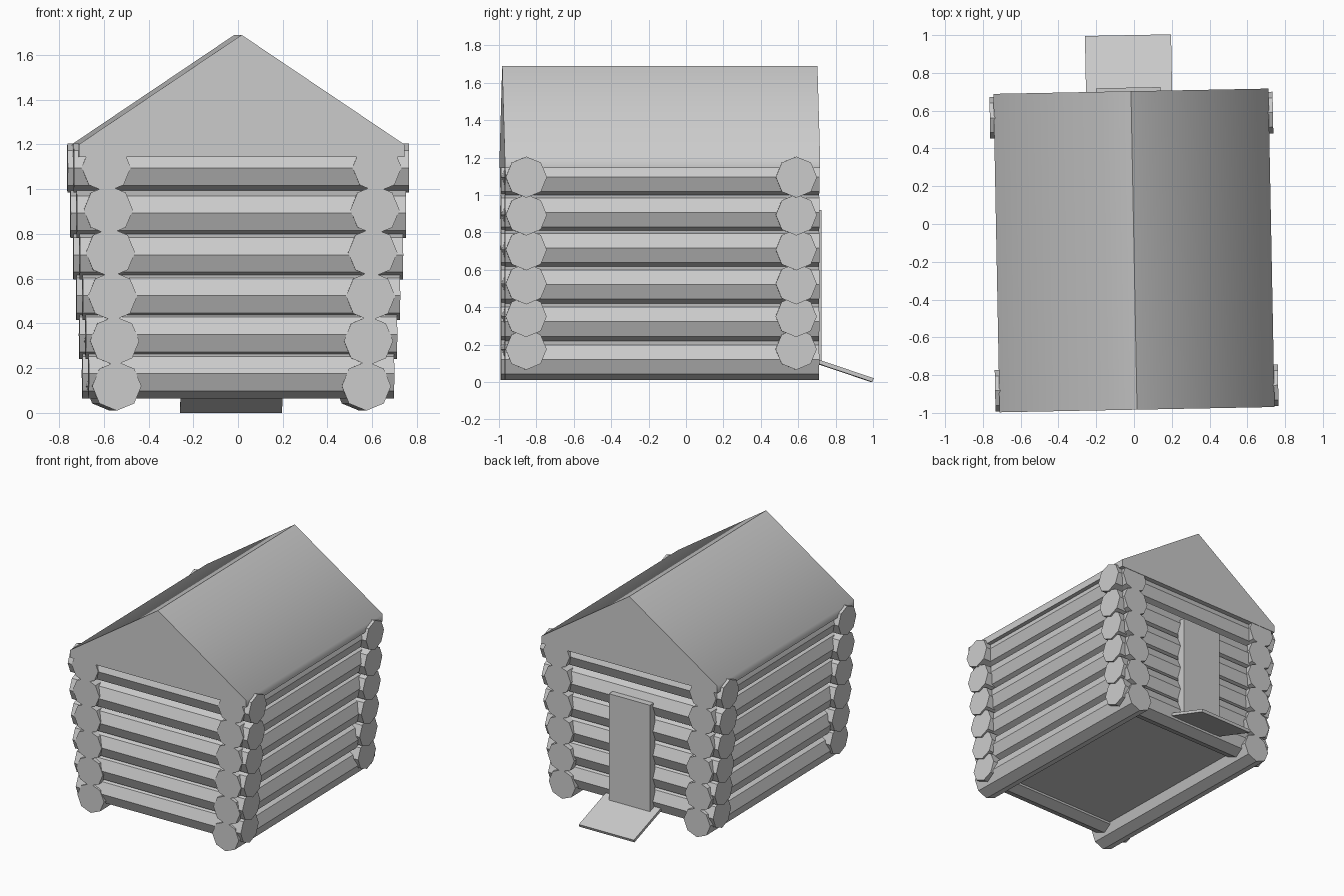
import bpy, bmesh, math
from mathutils import Matrix, Vector

if "Cube" in bpy.data.objects:
    bpy.data.objects.remove(bpy.data.objects["Cube"])

# The whole cabin is turned very slightly about its own centre
TURN = Matrix.Translation((0, -0.14, 0)) @ Matrix.Rotation(math.radians(1.1), 4, 'Z')


def prism(name, profile, axis, start, end):
    """Extrude a closed (u, z) profile along x or y between start and end."""
    bm = bmesh.new()

    def place(u, z, t):
        return TURN @ Vector((t, u, z) if axis == 'x' else (u, t, z))

    a = [bm.verts.new(place(u, z, start)) for u, z in profile]
    b = [bm.verts.new(place(u, z, end)) for u, z in profile]
    n = len(profile)
    bm.faces.new(a)
    bm.faces.new(b)
    for i in range(n):
        j = (i + 1) % n
        bm.faces.new((a[i], a[j], b[j], b[i]))
    bmesh.ops.recalc_face_normals(bm, faces=bm.faces)
    me = bpy.data.meshes.new(name)
    bm.to_mesh(me)
    bm.free()
    ob = bpy.data.objects.new(name, me)
    bpy.context.collection.objects.link(ob)
    return ob


def octagon(u, z, r=0.11):
    return [(u + r * math.cos(k * math.pi / 4), z + r * math.sin(k * math.pi / 4))
            for k in range(8)]


def rect(u0, u1, z0, z1):
    return [(u0, z0), (u1, z0), (u1, z1), (u0, z1)]


# Log walls, leaning outward slightly with height
side_z = [0.12, 0.322, 0.522, 0.717, 0.907, 1.097]
end_z = [0.175, 0.35, 0.525, 0.707, 0.893, 1.095]
for i in range(6):
    x = 0.558 + 0.0095 * i
    half = 0.683 + 0.0133 * i
    for label, s in (("left", -1), ("right", 1)):
        prism(f"{label}_log_{i + 1}", octagon(s * x, side_z[i]), 'y', -0.84, 0.84)
    for label, y in (("front", -0.728), ("back", 0.716)):
        prism(f"{label}_log_{i + 1}", octagon(y, end_z[i]), 'x', -half, half)

# Floor
prism("floor", rect(-0.56, 0.56, 0.11, 0.14), 'y', -0.72, 0.71)

# Gabled roof, soft at the eaves and sharp at the ridge
w = 0.728
roof = prism("roof", [(-w, 1.145), (w, 1.145), (w, 1.2), (0, 1.69), (-w, 1.2)],
             'y', -0.843, 0.843)
bpy.context.view_layer.objects.active = roof
roof.select_set(True)
bpy.ops.object.shade_smooth_by_angle(angle=math.radians(60))

# Door and entry ramp at the back
prism("door", rect(-0.184, 0.156, 0.11, 0.92), 'y', 0.80, 0.862)
prism("ramp", [(0.80, 0.135), (1.14, 0.02), (1.132, 0.0), (0.80, 0.112)],
      'x', -0.238, 0.218)
